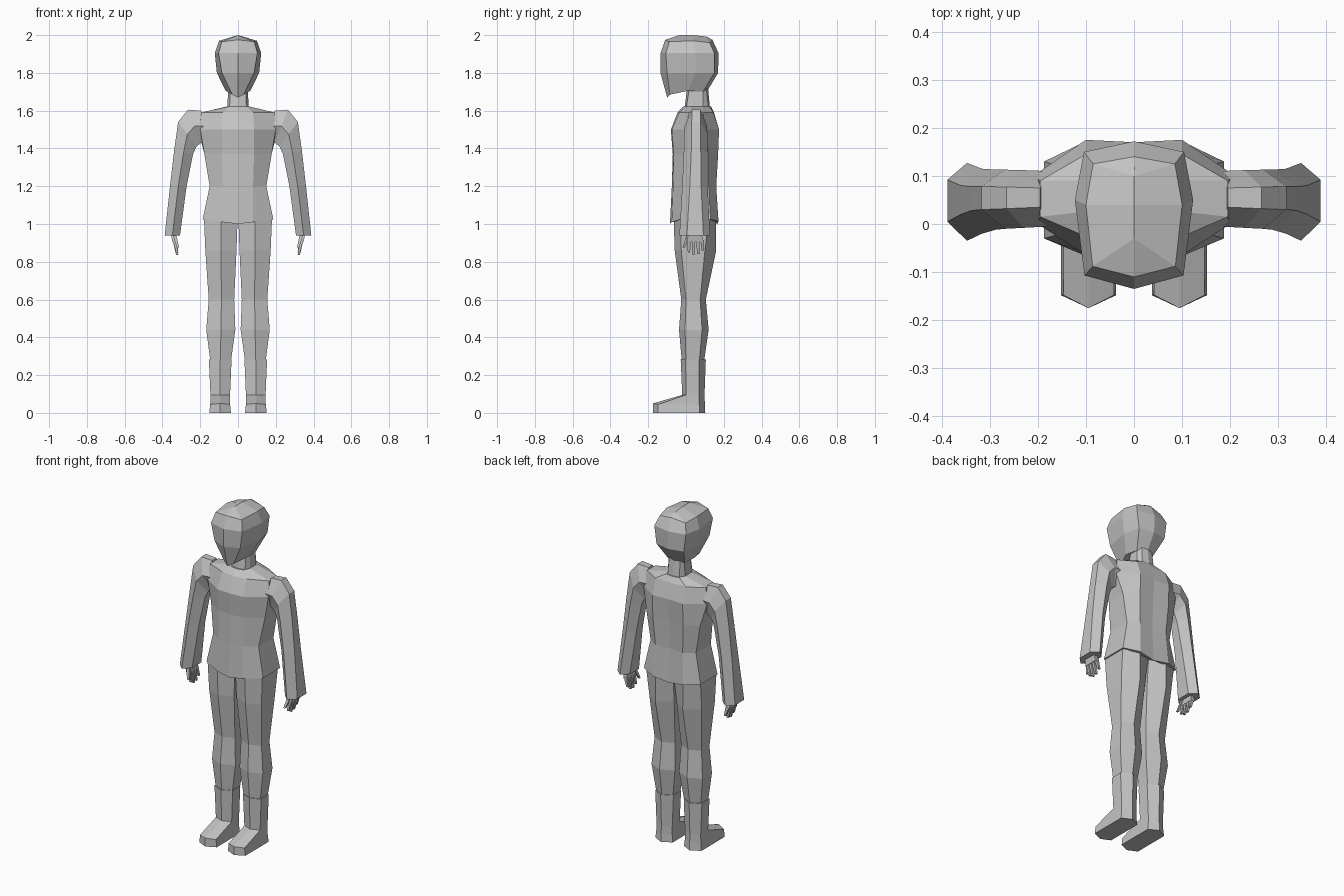
import bpy, bmesh

grey = bpy.data.materials.new("plain grey")
grey.diffuse_color = (0.55, 0.55, 0.55, 1)


def loft(name, rings, mirror=False):
    """Skin a stack of closed rings, cap both ends, optionally mirror across x."""
    bm = bmesh.new()
    loops = [[bm.verts.new(p) for p in ring] for ring in rings]
    n = len(loops[0])
    for a, b in zip(loops, loops[1:]):
        for i in range(n):
            j = (i + 1) % n
            bm.faces.new((a[i], a[j], b[j], b[i]))
    for end in (loops[0], loops[-1]):
        if len({tuple(v.co) for v in end}) > 2 and max(abs(v.co.x) for v in end) > 0.001:
            bm.faces.new(end)
    bmesh.ops.remove_doubles(bm, verts=bm.verts, dist=0.0005)
    bmesh.ops.recalc_face_normals(bm, faces=bm.faces)
    me = bpy.data.meshes.new(name)
    bm.to_mesh(me)
    bm.free()
    me.materials.append(grey)
    ob = bpy.data.objects.new(name, me)
    bpy.context.collection.objects.link(ob)
    if mirror:
        ob.modifiers.new("other side", 'MIRROR').use_axis[0] = True
    return ob


def both(half):
    """Complete a half ring running from front centre to back centre."""
    return half + [(-x, y, z) for x, y, z in half[-2:0:-1]]


def level(z, pts):
    return both([(x, y, z) for x, y in pts])


# torso: shirt from flared hem to neck opening
loft("shirt", [
    both([(0, -.085, 1.0), (.08, -.075, 1.01), (.187, -.03, 1.025),
          (.187, .13, 1.025), (.1, .172, 1.015), (0, .165, 1.0)]),
    level(1.2, [(0, -.075), (.08, -.068), (.15, -.02), (.15, .12), (.09, .16), (0, .155)]),
    level(1.37, [(0, -.07), (.085, -.065), (.178, 0), (.178, .12), (.1, .17), (0, .16)]),
    level(1.5, [(0, -.08), (.085, -.075), (.2, 0), (.21, .1), (.1, .175), (0, .17)]),
    level(1.59, [(0, -.045), (.08, -.035), (.195, .015), (.195, .09), (.1, .145), (0, .148)]),
    level(1.622, [(0, -.015), (.045, -.005), (.06, .03), (.06, .09), (.045, .125), (0, .132)]),
])

# neck
loft("neck", [
    level(1.6, [(0, -.01), (.045, 0), (.058, .03), (.058, .09), (.04, .12), (0, .128)]),
    level(1.74, [(0, .01), (.04, .02), (.05, .04), (.05, .09), (.035, .105), (0, .115)]),
])

# head: pointed chin, wide brow, slightly ridged crown
loft("head", [
    both([(0, -.09, 1.69), (0, -.07, 1.70), (0, .02, 1.71), (0, .08, 1.71), (0, .09, 1.71)]),
    both([(0, -.1, 1.67), (.03, -.085, 1.685), (.065, .01, 1.705),
          (.055, .09, 1.70), (0, .11, 1.70)]),
    level(1.8, [(0, -.135), (.085, -.1), (.112, .05), (.09, .15), (0, .17)]),
    level(1.905, [(0, -.135), (.103, -.107), (.123, .05), (.104, .15), (0, .172)]),
    both([(0, -.11, 1.975), (.086, -.088, 1.965), (.1, .04, 1.97),
          (.085, .125, 1.96), (0, .14, 1.975)]),
    both([(0, -.035, 2), (0, -.03, 2), (0, .04, 2), (0, .1, 1.993), (0, .115, 1.99)]),
])


# sleeves: six-sided rings given by inner point, outer point and depth
def arm_ring(xi, zi, xo, zo, yf, yb):
    xm, zm, f, b = (xi + xo) / 2, (zi + zo) / 2, yf + .04, yb - .035
    return [(xi, f, zi), (xm, yf, zm), (xo, f, zo), (xo, b, zo), (xm, yb, zm), (xi, b, zi)]


loft("sleeve", [arm_ring(*r) for r in (
    (.16, 1.44, .195, 1.6, -.005, .11),
    (.195, 1.43, .265, 1.605, -.008, .112),
    (.22, 1.41, .317, 1.54, -.01, .113),
    (.238, 1.37, .338, 1.39, -.012, .113),
    (.272, 1.2, .36, 1.2, -.02, .115),
    (.307, .94, .388, .94, -.035, .127))], mirror=True)


# hands: palm and tapering fingers
def bar(name, top, tip, half_top, half_tip):
    def ring(c, h):
        return [(c[0] + sx * h[0], c[1] + sy * h[1], c[2])
                for sx, sy in ((-1, -1), (1, -1), (1, 1), (-1, 1))]
    return loft(name, [ring(top, half_top), ring(tip, half_tip)], mirror=True)


bar("palm", (.345, .045, .96), (.336, .05, .905), (.013, .032), (.011, .045))
bar("thumb", (.335, .012, .94), (.318, -.012, .875), (.009, .01), (.006, .006))
for i, (y, tip) in enumerate(((.018, .85), (.04, .836), (.063, .84), (.085, .86))):
    bar(f"finger_{i + 1}", (.337, y, .915), (.322, y + (y - .045) * .1, tip),
        (.009, .009), (.006, .006))


# legs: six-sided rings with a front and a back ridge
def leg_ring(z, xi, xo, yf, yb, side_f, side_b, z_tip=None):
    xm, zt = (xi + xo) / 2, z if z_tip is None else z_tip
    return [(xm, yf, zt), (xo, side_f, z), (xo, side_b, z),
            (xm, yb, z), (xi, side_b, z), (xi, side_f, z)]


loft("trouser_leg", [leg_ring(*r) for r in (
    (1.03, .002, .18, -.065, .16, -.03, .12),
    (.86, .008, .173, -.06, .16, -.025, .1),
    (.6, .02, .155, -.025, .105, .0, .075),
    (.44, .014, .168, -.037, .12, -.005, .085),
    (.27, .038, .146, -.022, .095, .0, .07))], mirror=True)

# boots: ankle shaft spreading into a low toe
loft("boot", [leg_ring(*r) for r in (
    (.283, .034, .154, -.028, .105, -.002, .07),
    (.095, .042, .146, -.02, .098, .0, .07),
    (.045, .042, .147, -.175, .1, -.148, .07, .05),
    (0, .037, .152, -.175, .102, -.148, .072))], mirror=True)
